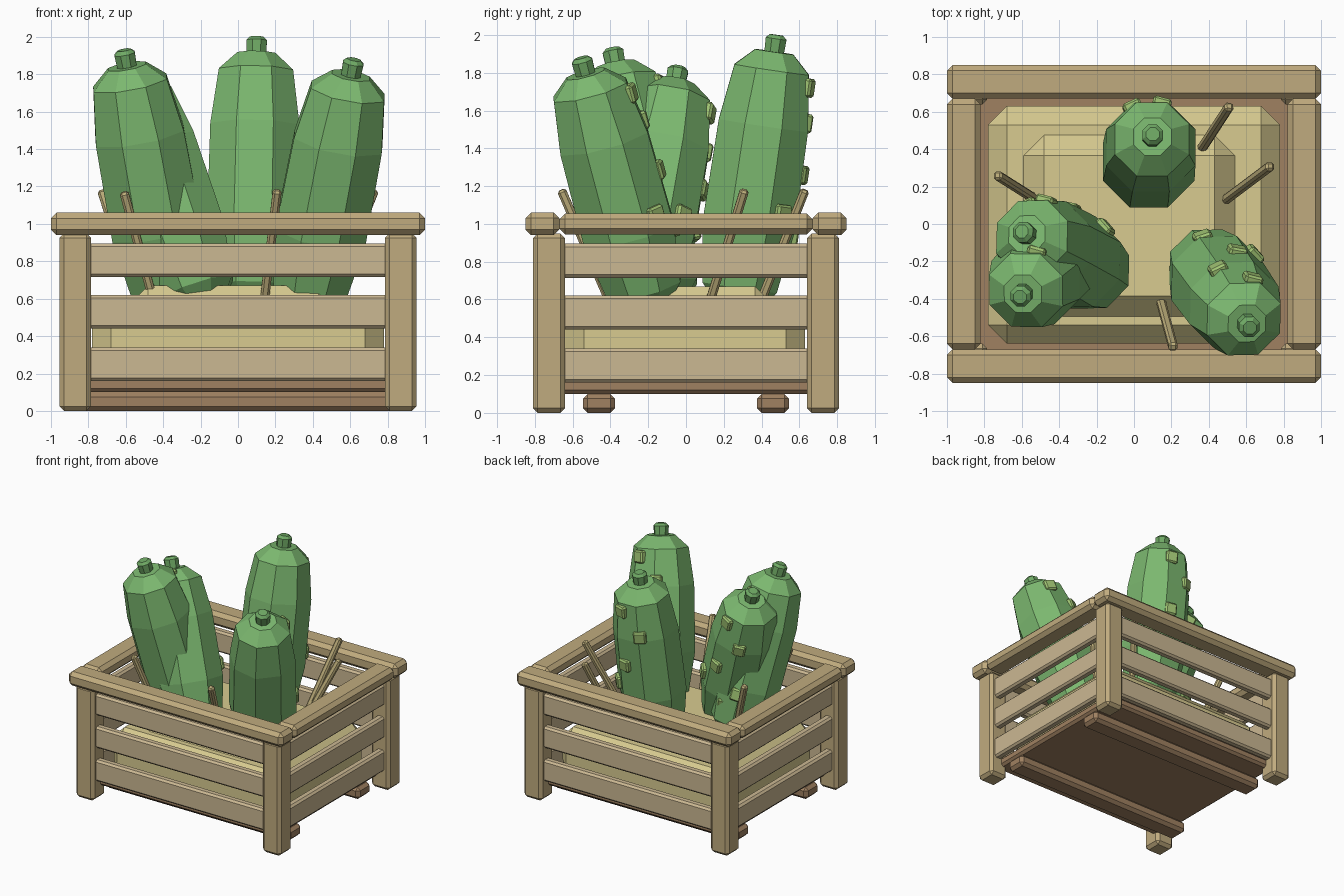
import bpy, bmesh, math
from mathutils import Vector, Matrix

if "Cube" in bpy.data.objects:
    bpy.data.objects.remove(bpy.data.objects["Cube"])


def material(name, rgb):
    m = bpy.data.materials.new(name)
    m.diffuse_color = (*rgb, 1)
    m.use_nodes = True
    m.node_tree.nodes["Principled BSDF"].inputs["Base Color"].default_value = m.diffuse_color
    return m


WOOD = material("pale_wood", (0.60, 0.48, 0.29))
POST = material("post_wood", (0.53, 0.41, 0.21))
BROWN = material("brown_wood", (0.35, 0.22, 0.12))
STRAW = material("straw", (0.69, 0.60, 0.28))
STICK = material("stick_wood", (0.52, 0.43, 0.20))
GREEN = material("green_skin", (0.20, 0.48, 0.16))
STEM = material("green_stem", (0.16, 0.40, 0.13))
WART = material("light_green", (0.35, 0.55, 0.17))


def finish(bm, name, mat, matrix=Matrix()):
    bmesh.ops.recalc_face_normals(bm, faces=bm.faces)
    me = bpy.data.meshes.new(name)
    bm.to_mesh(me)
    bm.free()
    me.materials.append(mat)
    ob = bpy.data.objects.new(name, me)
    ob.matrix_world = matrix
    bpy.context.collection.objects.link(ob)
    return ob


def box(name, center, size, mat, bevel=0.02, rot=Matrix()):
    """Box with a one-step chamfer on every edge."""
    bm = bmesh.new()
    bmesh.ops.create_cube(bm, size=1)
    bmesh.ops.scale(bm, vec=size, verts=bm.verts)
    bmesh.ops.bevel(bm, geom=bm.edges[:], offset=bevel, segments=1, affect='EDGES')
    return finish(bm, name, mat, Matrix.Translation(center) @ rot)


def lathe(name, profile, sides, mat, matrix):
    """Faceted solid from (radius, height) rings."""
    bm = bmesh.new()
    rings = []
    for r, z in profile:
        rings.append([bm.verts.new((r * math.sin(a), r * math.cos(a), z))
                      for a in (2 * math.pi * (i + 0.5) / sides for i in range(sides))])
    for a, b in zip(rings, rings[1:]):
        for i in range(sides):
            j = (i + 1) % sides
            bm.faces.new((a[i], a[j], b[j], b[i]))
    bm.faces.new(rings[0])
    bm.faces.new(rings[-1])
    return finish(bm, name, mat, matrix)


def tilt(direction):
    """Shortest rotation taking z onto a direction."""
    return Vector((0, 0, 1)).rotation_difference(direction).to_matrix().to_4x4()


# crate: corner posts, rails and slats
for sx in (-1, 1):
    for sy in (-1, 1):
        box("corner_post", (sx * 0.87, sy * 0.725, 0.475), (0.17, 0.17, 0.95), POST, 0.025)
for s in (-1, 1):
    box("long_top_rail", (0, s * 0.76, 1.0), (2.0, 0.18, 0.12), POST, 0.03)
    box("side_top_rail", (s * 0.91, 0, 1.0), (0.18, 1.34, 0.11), POST, 0.03)
    for z in (0.25, 0.53, 0.805):
        box("long_slat", (0, s * 0.735, z), (1.64, 0.07, 0.18), WOOD, 0.016)
        box("side_slat", (s * 0.88, 0, z), (0.07, 1.36, 0.18), WOOD, 0.016)
    # runner under the floor
    box("floor_runner", (0, s * 0.46, 0.05), (1.72, 0.17, 0.10), BROWN, 0.025)
box("crate_floor", (0, 0, 0.14), (1.70, 1.42, 0.08), BROWN, 0.02)

# straw filling in two layers
box("straw_lower", (0, -0.005, 0.36), (1.56, 1.27, 0.40), STRAW, 0.10)
box("straw_upper", (-0.025, -0.01, 0.53), (1.13, 0.97, 0.28), STRAW, 0.11)

# loose sticks: base and tip
sticks = [((0.36, 0.40, 0.60), (0.51, 0.63, 1.18)),
          ((0.49, 0.13, 0.60), (0.73, 0.31, 1.18)),
          ((-0.54, 0.14, 0.60), (-0.73, 0.26, 1.18)),
          ((0.14, -0.40, 0.58), (0.21, -0.66, 1.18)),
          ((-0.45, -0.36, 0.58), (-0.61, -0.52, 1.17))]
for a, b in sticks:
    a, b = Vector(a), Vector(b)
    box("loose_stick", (a + b) / 2, (0.048, 0.048, (b - a).length), STICK, 0.012, tilt(b - a))

# vegetables: base centre and stem tip
PROFILE = [(0.13, 0), (0.215, 0.07), (0.265, 0.31), (0.258, 0.71), (0.215, 0.93), (0.11, 1.0)]
WARTS = [(0.88, 15), (0.74, -25), (0.54, 12), (0.38, 48), (0.28, -18)]


def body_radius(t):
    for (r0, t0), (r1, t1) in zip(PROFILE, PROFILE[1:]):
        if t <= t1:
            return r0 + (r1 - r0) * (t - t0) / (t1 - t0)


veg = [((0.07, 0.27, 0.57), (0.10, 0.48, 2.0)),
       ((0.37, -0.20, 0.57), (0.62, -0.555, 1.88)),
       ((-0.36, -0.12, 0.57), (-0.61, -0.39, 1.93)),
       ((-0.19, -0.27, 0.57), (-0.60, -0.04, 1.83))]
for a, b in veg:
    a, b = Vector(a), Vector(b)
    frame = Matrix.Translation(a) @ tilt(b - a)
    full = (b - a).length
    length = full - 0.09
    lathe("vegetable_body", [(r, t * length) for r, t in PROFILE], 8, GREEN, frame)
    lathe("vegetable_stem", [(0.055, length - 0.03), (0.06, full - 0.02), (0.038, full)],
          8, STEM, frame)
    # small raised patches on the rear side
    for t, deg in WARTS:
        spin = Matrix.Rotation(math.radians(-deg), 4, 'Z')
        local = spin @ Matrix.Translation((0, body_radius(t) * 0.95, t * length))
        m = frame @ local
        box("skin_patch", m.translation, (0.10, 0.05, 0.10), WART, 0.012,
            m.to_3x3().to_4x4())
